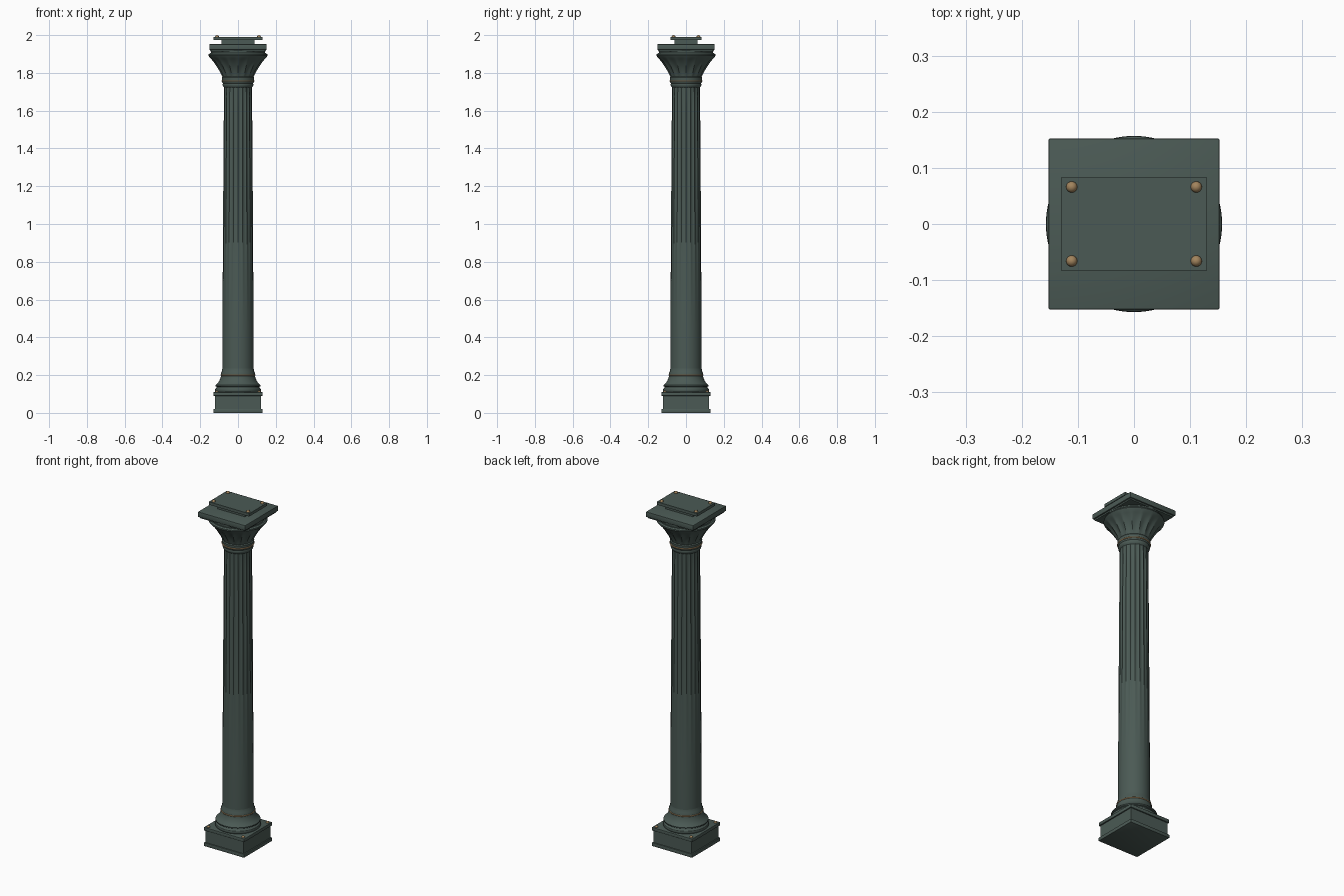
import bpy, bmesh, math
from math import cos, sin, pi

cube = bpy.data.objects.get("Cube")
if cube:
    bpy.data.objects.remove(cube, do_unlink=True)


def material(name, rgb):
    m = bpy.data.materials.new(name)
    m.use_nodes = True
    m.diffuse_color = (*rgb, 1)
    m.node_tree.nodes["Principled BSDF"].inputs["Base Color"].default_value = (*rgb, 1)
    return m


GREEN = material("dark green iron", (0.07, 0.102, 0.09))
BRONZE = material("bronze", (0.36, 0.23, 0.11))


def finish(name, bm, mat, angle=35):
    bmesh.ops.recalc_face_normals(bm, faces=bm.faces)
    mesh = bpy.data.meshes.new(name)
    bm.to_mesh(mesh)
    bm.free()
    mesh.materials.append(mat)
    ob = bpy.data.objects.new(name, mesh)
    bpy.context.collection.objects.link(ob)
    bpy.ops.object.select_all(action='DESELECT')
    ob.select_set(True)
    bpy.context.view_layer.objects.active = ob
    bpy.ops.object.shade_smooth_by_angle(angle=math.radians(angle))
    return ob


def lathe(name, profile, mat, steps=64, flutes=0):
    """Revolve (radius, height, flute depth) points, scalloping the surface."""
    bm = bmesh.new()
    rings = []
    for r, z, *depth in profile:
        d = depth[0] if depth else 0
        ring = []
        for i in range(steps):
            a = 2 * pi * i / steps
            cut = d * abs(sin(a * flutes / 2)) if flutes else 0
            ring.append(bm.verts.new(((r - cut) * cos(a), (r - cut) * sin(a), z)))
        rings.append(ring)
    for low, high in zip(rings, rings[1:]):
        for i in range(steps):
            j = (i + 1) % steps
            bm.faces.new((low[i], low[j], high[j], high[i]))
    bm.faces.new(rings[0])
    bm.faces.new(rings[-1])
    return finish(name, bm, mat)


def slab(name, half_x, half_y, z0, z1, bevel=0.0):
    bm = bmesh.new()
    bmesh.ops.create_cube(bm, size=1)
    for v in bm.verts:
        v.co = (v.co.x * 2 * half_x, v.co.y * 2 * half_y, z0 + (v.co.z + 0.5) * (z1 - z0))
    if bevel:
        bmesh.ops.bevel(bm, geom=bm.edges[:], offset=bevel, segments=2,
                        profile=0.5, affect='EDGES')
    return finish(name, bm, GREEN)


def ring(name, radius, z, thick):
    circle = [(radius + thick * cos(a), z + thick * sin(a))
              for a in (-pi / 2 + pi * k / 6 for k in range(7))]
    return lathe(name, circle, BRONZE)


def bolts(prefix, x, y, z, radius, height):
    for sx, side in ((1, "left"), (-1, "right")):
        for sy, end in ((-1, "front"), (1, "back")):
            bm = bmesh.new()
            bmesh.ops.create_uvsphere(bm, u_segments=16, v_segments=8, radius=1)
            for v in bm.verts:
                v.co = (sx * x + v.co.x * radius, sy * y + v.co.y * radius,
                        z + v.co.z * height)
            finish(f"{prefix}_bolt_{end}_{side}", bm, BRONZE, 60)


# Square plinth
slab("plinth_foot", 0.13, 0.13, 0, 0.02, 0.002)
slab("plinth_block", 0.123, 0.123, 0.02, 0.09)
slab("plinth_cap", 0.13, 0.13, 0.09, 0.11, 0.003)
bolts("plinth", 0.112, 0.112, 0.11, 0.009, 0.008)

# Round moulded base
lathe("base_moulding", [
    (0.115, 0.108), (0.12, 0.113), (0.122, 0.12), (0.12, 0.128), (0.114, 0.133),
    (0.112, 0.138), (0.118, 0.141), (0.119, 0.147), (0.114, 0.152),
    (0.106, 0.16), (0.098, 0.172), (0.093, 0.185), (0.09, 0.195),
    (0.09, 0.21), (0.086, 0.218), (0.083, 0.235)], GREEN)
ring("lower_bronze_ring", 0.0885, 0.2, 0.004)

# Tapered shaft whose flutes fade out towards the foot
shaft = []
for k in range(25):
    t = k / 24
    depth = 0.005 * max(0, min(1, (t - 0.15) / 0.55, (1 - t) * 24))
    shaft.append((0.083 - 0.009 * t ** 1.3, 0.22 + 1.52 * t, depth))
lathe("shaft", shaft, GREEN, steps=160, flutes=20)

# Collar under the capital
lathe("collar", [
    (0.073, 1.722), (0.08, 1.73), (0.082, 1.738), (0.08, 1.745), (0.084, 1.75),
    (0.085, 1.765), (0.086, 1.775), (0.08, 1.782)], GREEN)
ring("upper_bronze_ring", 0.0835, 1.757, 0.004)

# Scalloped bell of the capital with its round lip
lathe("capital_bell", [
    (0.08, 1.775), (0.085, 1.785, 0.002), (0.095, 1.805, 0.006),
    (0.11, 1.83, 0.008), (0.127, 1.855, 0.007), (0.142, 1.874, 0.003),
    (0.152, 1.885), (0.157, 1.892), (0.156, 1.898), (0.149, 1.904)],
    GREEN, steps=128, flutes=16)
lathe("capital_lip", [(0.143, 1.9), (0.143, 1.912), (0.147, 1.92)], GREEN)

# Square abacus and the mounting plate on top
slab("abacus_lower", 0.144, 0.144, 1.914, 1.925)
slab("abacus", 0.152, 0.152, 1.922, 1.952, 0.002)
slab("mounting_neck", 0.088, 0.062, 1.95, 1.975)
slab("mounting_plate", 0.13, 0.083, 1.973, 1.99)
bolts("mounting", 0.111, 0.066, 1.99, 0.01, 0.01)
